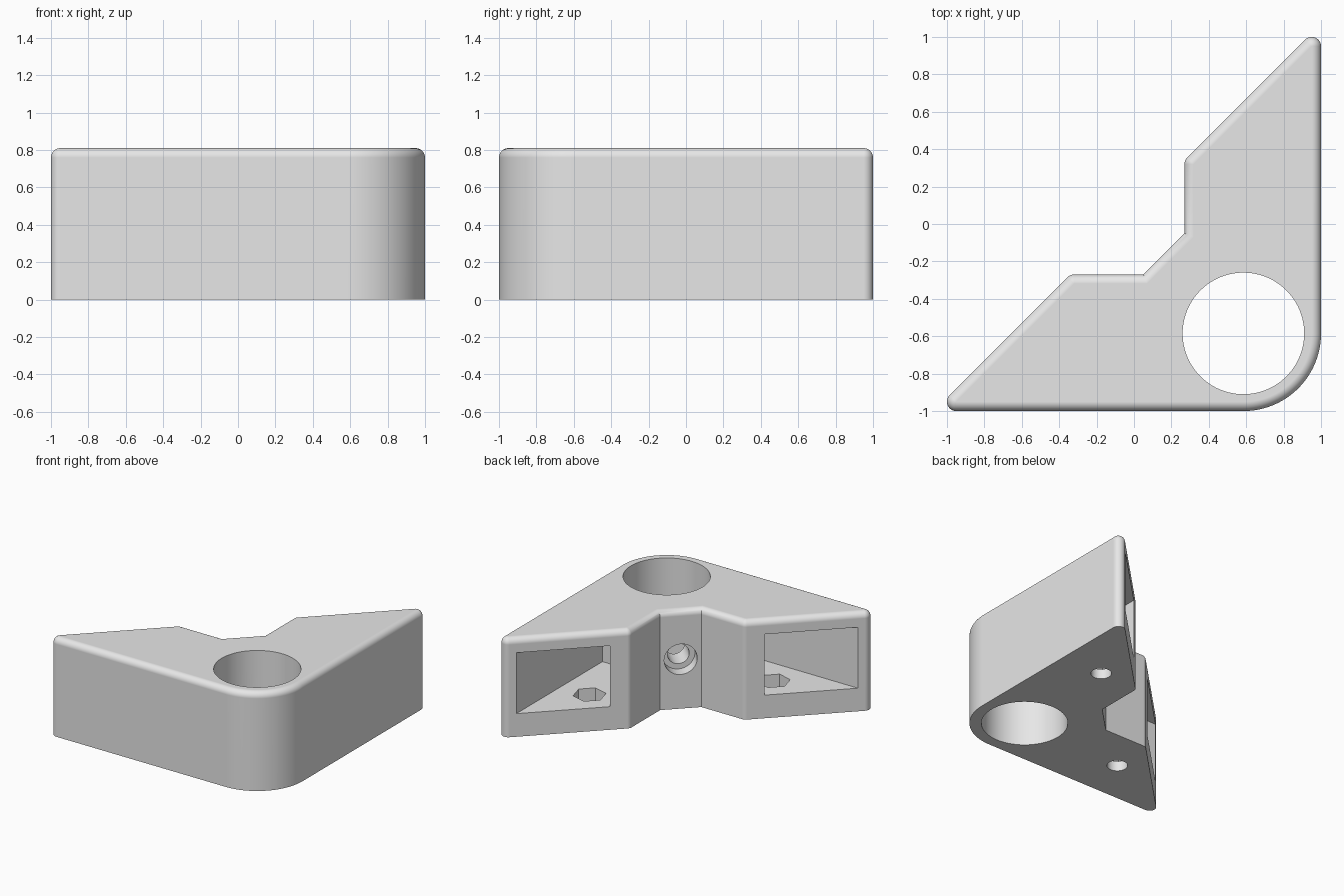
import bpy, bmesh
from math import cos, sin, pi, radians
from mathutils import Matrix, Vector

cube = bpy.data.objects.get("Cube")
if cube:
    bpy.data.objects.remove(cube, do_unlink=True)

HEIGHT, FILLET = 0.81, 0.05
HUB = (0.585, -0.585)


def arc(center, radius, start, end, steps):
    angles = [radians(start + (end - start) * i / steps) for i in range(steps + 1)]
    return [(center[0] + radius * cos(a), center[1] + radius * sin(a)) for a in angles]


def circle(center, radius, sides, turn=0):
    return arc(center, radius, turn, turn + 360, sides)[:-1]


def mirrored(points):
    # Reflect across the diagonal that runs through the hub
    return [(-y, -x) for x, y in reversed(points)]


def outline(d):
    # Bracket footprint, moved inward by d
    half = arc((0.95, 0.95), FILLET - d, 0, 135, 18)
    half += arc((0.32, 0.32), FILLET - d, 135, 180, 6)
    half.append((0.27 + d, -0.05 - 0.414 * d))
    return arc(HUB, 0.415 - d, -90, 0, 32) + half + mirrored(half)


def loft(name, layers, matrix=Matrix()):
    # Join stacked (points, z) outlines into a closed solid
    bm = bmesh.new()
    rings = [[bm.verts.new(matrix @ Vector((x, y, z))) for x, y in pts] for pts, z in layers]
    for low, high in zip(rings, rings[1:]):
        n = len(low)
        for i in range(n):
            j = (i + 1) % n
            bm.faces.new((low[i], low[j], high[j], high[i]))
    bm.faces.new(rings[0][::-1])
    bm.faces.new(rings[-1])
    bmesh.ops.recalc_face_normals(bm, faces=bm.faces)
    mesh = bpy.data.meshes.new(name)
    bm.to_mesh(mesh)
    bm.free()
    obj = bpy.data.objects.new(name, mesh)
    bpy.context.collection.objects.link(obj)
    return obj


def cut(target, points, z0, z1, matrix=Matrix()):
    cutter = loft("cutter", [(points, z0), (points, z1)], matrix)
    cutter.hide_render = True
    mod = target.modifiers.new("cut", 'BOOLEAN')
    mod.operation = 'DIFFERENCE'
    mod.solver = 'EXACT'
    mod.object = cutter
    bpy.context.view_layer.objects.active = target
    bpy.ops.object.modifier_apply(modifier=mod.name)
    bpy.data.objects.remove(cutter, do_unlink=True)


# Body with a rounded top rim
layers = [(outline(0), 0)]
for i in range(9):
    t = i / 8 * pi / 2
    layers.append((outline(0.98 * FILLET * (1 - cos(t))), HEIGHT - FILLET + FILLET * sin(t)))
body = loft("corner_bracket", layers)

# Large vertical bore
cut(body, circle(HUB, 0.325, 96), -0.1, 1)

# Pockets in both arms, each with a nut recess and a bolt hole in its floor
pocket = [(0.378, -0.17), (0.878, -0.17), (0.878, 1.3), (0.378, 1.3)]
bolt = (0.625, 0.36)
for side in (list, mirrored):
    cut(body, side(pocket), 0.19, 0.69)
    cut(body, side(circle(bolt, 0.125, 6, 45)), 0.08, 0.25)
    cut(body, side(circle(bolt, 0.078, 40)), -0.1, 0.15)

# Stepped cross hole from the notch into the bore
direction = Vector((1, -1, 0)).to_track_quat('Z', 'Y').to_matrix().to_4x4()
cross = Matrix.Translation((0.16, -0.16, 0.405)) @ direction
cut(body, circle((0, 0), 0.125, 48), -0.1, 0.1, cross)
cut(body, circle((0, 0), 0.082, 40), -0.1, 0.4, cross)

# Grey plastic
grey = bpy.data.materials.new("light_grey")
grey.use_nodes = True
color = (0.8, 0.8, 0.8, 1)
grey.diffuse_color = color
grey.node_tree.nodes["Principled BSDF"].inputs["Base Color"].default_value = color
body.data.materials.clear()
body.data.materials.append(grey)

# Smooth curves, crisp edges
bpy.ops.object.select_all(action='DESELECT')
body.select_set(True)
bpy.context.view_layer.objects.active = body
bpy.ops.object.shade_smooth_by_angle(angle=radians(30))
weighted = body.modifiers.new("weighted_normals", 'WEIGHTED_NORMAL')
weighted.keep_sharp = True
